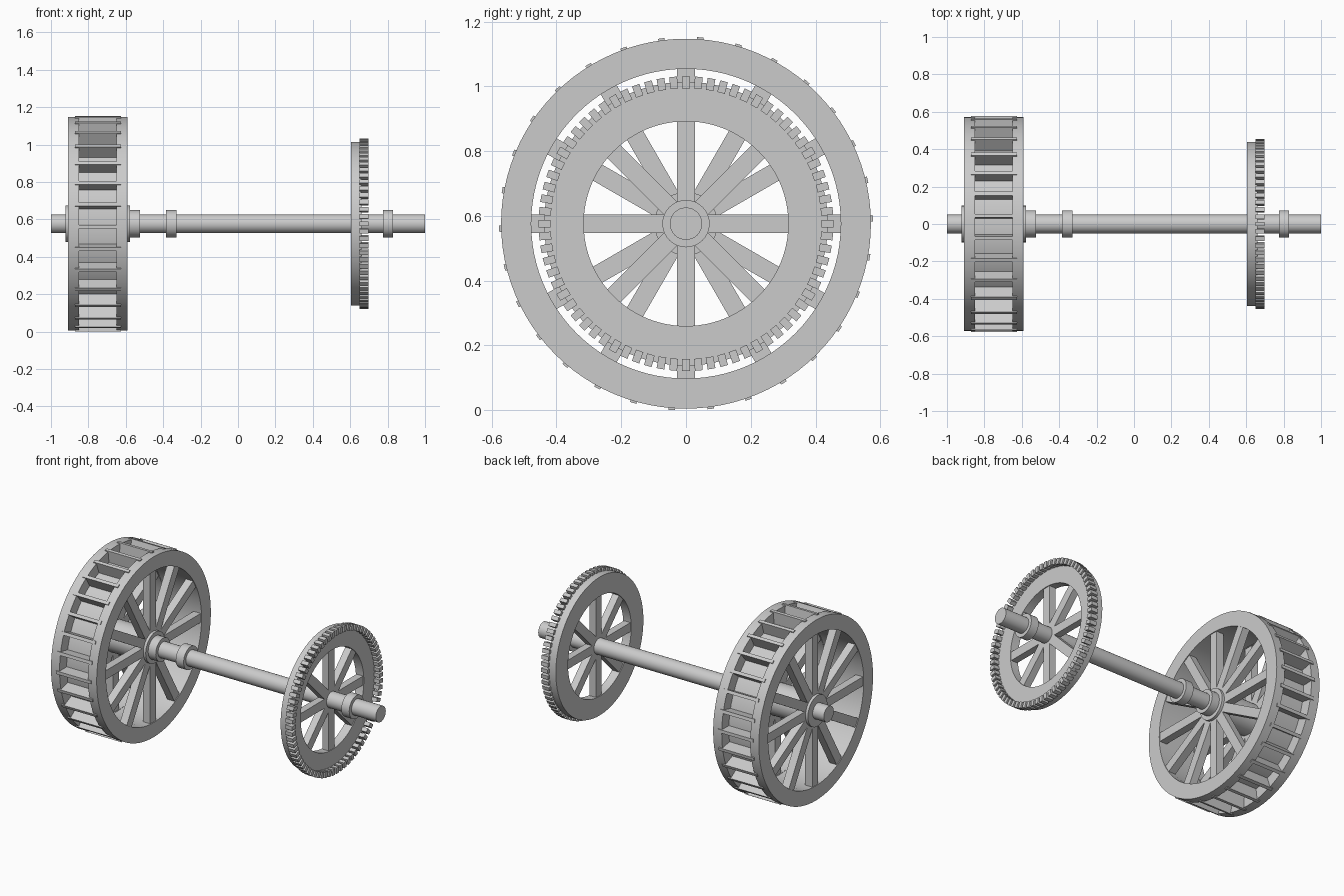
import bpy, bmesh, math
from mathutils import Matrix, Vector

if "Cube" in bpy.data.objects:
    bpy.data.objects.remove(bpy.data.objects["Cube"])

CZ = 0.576  # axle height

wood = bpy.data.materials.new("grey wood")
wood.diffuse_color = (0.6, 0.6, 0.6, 1)
wood.use_nodes = True
wood.node_tree.nodes["Principled BSDF"].inputs["Base Color"].default_value = wood.diffuse_color


def finish(name, bm):
    bmesh.ops.recalc_face_normals(bm, faces=bm.faces)
    me = bpy.data.meshes.new(name)
    bm.to_mesh(me)
    bm.free()
    me.materials.append(wood)
    ob = bpy.data.objects.new(name, me)
    ob.location = (0, 0, CZ)
    bpy.context.collection.objects.link(ob)
    bpy.ops.object.select_all(action='DESELECT')
    ob.select_set(True)
    bpy.context.view_layer.objects.active = ob
    bpy.ops.object.shade_smooth_by_angle(angle=math.radians(30))
    return ob


def ring(name, x0, x1, r_in, r_out, n=96):
    """Rectangular-section ring around the x axis."""
    bm = bmesh.new()
    prof = [(x0, r_in), (x0, r_out), (x1, r_out), (x1, r_in)]
    loops = []
    for i in range(n):
        a = 2 * math.pi * i / n
        loops.append([bm.verts.new((x, r * math.sin(a), r * math.cos(a))) for x, r in prof])
    for i in range(n):
        p, q = loops[i], loops[(i + 1) % n]
        for k in range(4):
            bm.faces.new((p[k], p[(k + 1) % 4], q[(k + 1) % 4], q[k]))
    return finish(name, bm)


def rod(name, x0, x1, r, n=32):
    """Solid cylinder along x."""
    bm = bmesh.new()
    m = Matrix.Translation(((x0 + x1) / 2, 0, 0)) @ Matrix.Rotation(math.pi / 2, 4, 'Y')
    bmesh.ops.create_cone(bm, cap_ends=True, segments=n, radius1=r, radius2=r,
                          depth=x1 - x0, matrix=m)
    return finish(name, bm)


def radial_boxes(name, count, start, x0, x1, r0, r1, width):
    """Boxes arranged radially about the x axis, clockwise from the top."""
    bm = bmesh.new()
    for i in range(count):
        a = math.radians(start + 360 * i / count)
        m = (Matrix.Rotation(-a, 4, 'X')
             @ Matrix.Translation(((x0 + x1) / 2, 0, (r0 + r1) / 2))
             @ Matrix.Diagonal((x1 - x0, width, r1 - r0, 1)))
        bmesh.ops.create_cube(bm, size=1, matrix=m)
    return finish(name, bm)


# axle with its collars
rod("axle", -1, 1, 0.05)
for name, x0, x1 in (("wheel_collar", -0.58, -0.525), ("bearing_collar_left", -0.385, -0.33),
                     ("bearing_collar_right", 0.775, 0.83)):
    rod(name, x0, x1, 0.073)

# water wheel: hub, side rims, sole boards, paddles, two sets of spokes
rod("wheel_hub", -0.922, -0.578, 0.098)
for side, x0, x1 in (("left", -0.91, -0.85), ("right", -0.65, -0.59)):
    ring("wheel_rim_" + side, x0, x1, 0.478, 0.571)
    radial_boxes("wheel_spokes_" + side, 12, 0, x0 + 0.005, x1 - 0.005, 0.04, 0.485, 0.057)
ring("wheel_sole", -0.86, -0.64, 0.48, 0.5, 60)
radial_boxes("wheel_paddles", 30, 4.4, -0.872, -0.626, 0.485, 0.577, 0.02)

# crown gear: rim, spokes, teeth on the outer face
ring("gear_rim", 0.605, 0.66, 0.316, 0.438)
radial_boxes("gear_spokes", 8, 0, 0.61, 0.655, 0.03, 0.33, 0.057)
radial_boxes("gear_teeth", 72, 0, 0.65, 0.698, 0.418, 0.455, 0.024)
